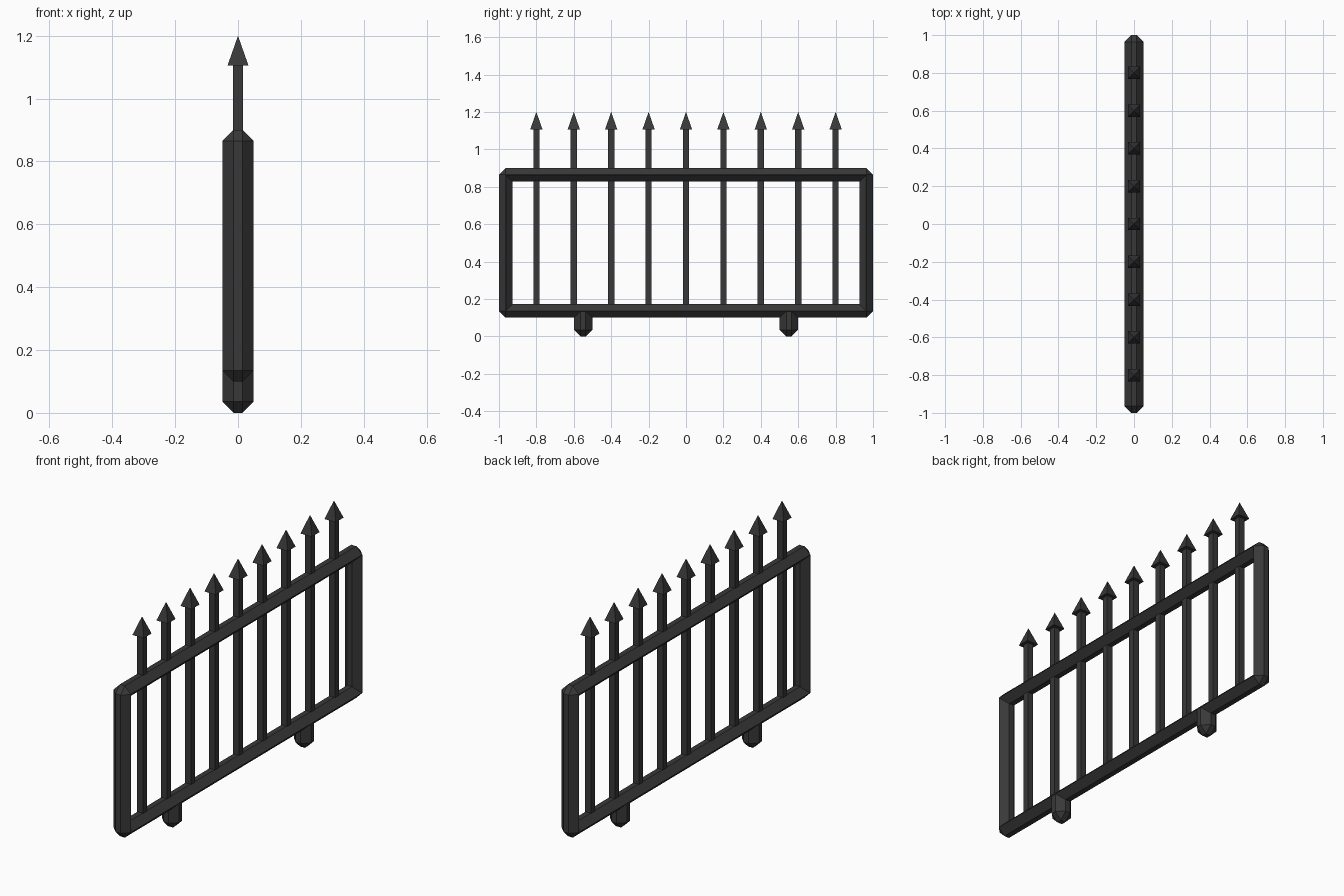
import bpy, bmesh
from mathutils import Matrix, Vector

if "Cube" in bpy.data.objects:
    bpy.data.objects.remove(bpy.data.objects["Cube"])

iron = bpy.data.materials.new("dark iron grey")
iron.diffuse_color = (0.04, 0.04, 0.04, 1)
iron.use_nodes = True
iron.node_tree.nodes["Principled BSDF"].inputs["Base Color"].default_value = iron.diffuse_color


def finish(bm, name):
    bmesh.ops.recalc_face_normals(bm, faces=bm.faces[:])
    me = bpy.data.meshes.new(name)
    bm.to_mesh(me)
    bm.free()
    me.materials.append(iron)
    ob = bpy.data.objects.new(name, me)
    bpy.context.collection.objects.link(ob)
    return ob


def add_box(bm, lo, hi):
    lo, hi = Vector(lo), Vector(hi)
    m = Matrix.Translation((lo + hi) / 2) @ Matrix.Diagonal((*(hi - lo), 1))
    bmesh.ops.create_cube(bm, size=1, matrix=m)


def bevelled_bar(name, lo, hi, offset=0.0355):
    bm = bmesh.new()
    add_box(bm, lo, hi)
    bmesh.ops.bevel(bm, geom=bm.edges[:], offset=offset, segments=1,
                    affect='EDGES', clamp_overlap=True)
    return finish(bm, name)


T = 0.072  # bar thickness in the plane of the fence
# Horizontal rails
bevelled_bar("top_rail", (-0.05, -1, 0.9 - T), (0.05, 1, 0.9))
bevelled_bar("bottom_rail", (-0.05, -1, 0.1), (0.05, 1, 0.1 + T))

# End posts and feet on both sides
for side, s in (("near", -1), ("far", 1)):
    c = s * (1 - T / 2)
    bevelled_bar(side + "_end_post", (-0.05, c - T / 2, 0.1), (0.05, c + T / 2, 0.9))
    bevelled_bar(side + "_foot", (-0.05, s * 0.55 - 0.049, 0),
                 (0.05, s * 0.55 + 0.049, 0.168))

# Pickets with pyramid spear tips
for i in range(9):
    y = -0.8 + 0.2 * i
    bm = bmesh.new()
    w = 0.0165
    add_box(bm, (-w, y - w, 0.12), (w, y + w, 1.11))
    finish(bm, f"picket_{i + 1}")

    bm = bmesh.new()
    r = 0.033
    base = [bm.verts.new((a * r, y + b * r, 1.106))
            for a, b in ((-1, -1), (1, -1), (1, 1), (-1, 1))]
    tip = bm.verts.new((0, y, 1.2))
    bm.faces.new(base)
    for k in range(4):
        bm.faces.new((base[k], base[(k + 1) % 4], tip))
    finish(bm, f"spear_tip_{i + 1}")
